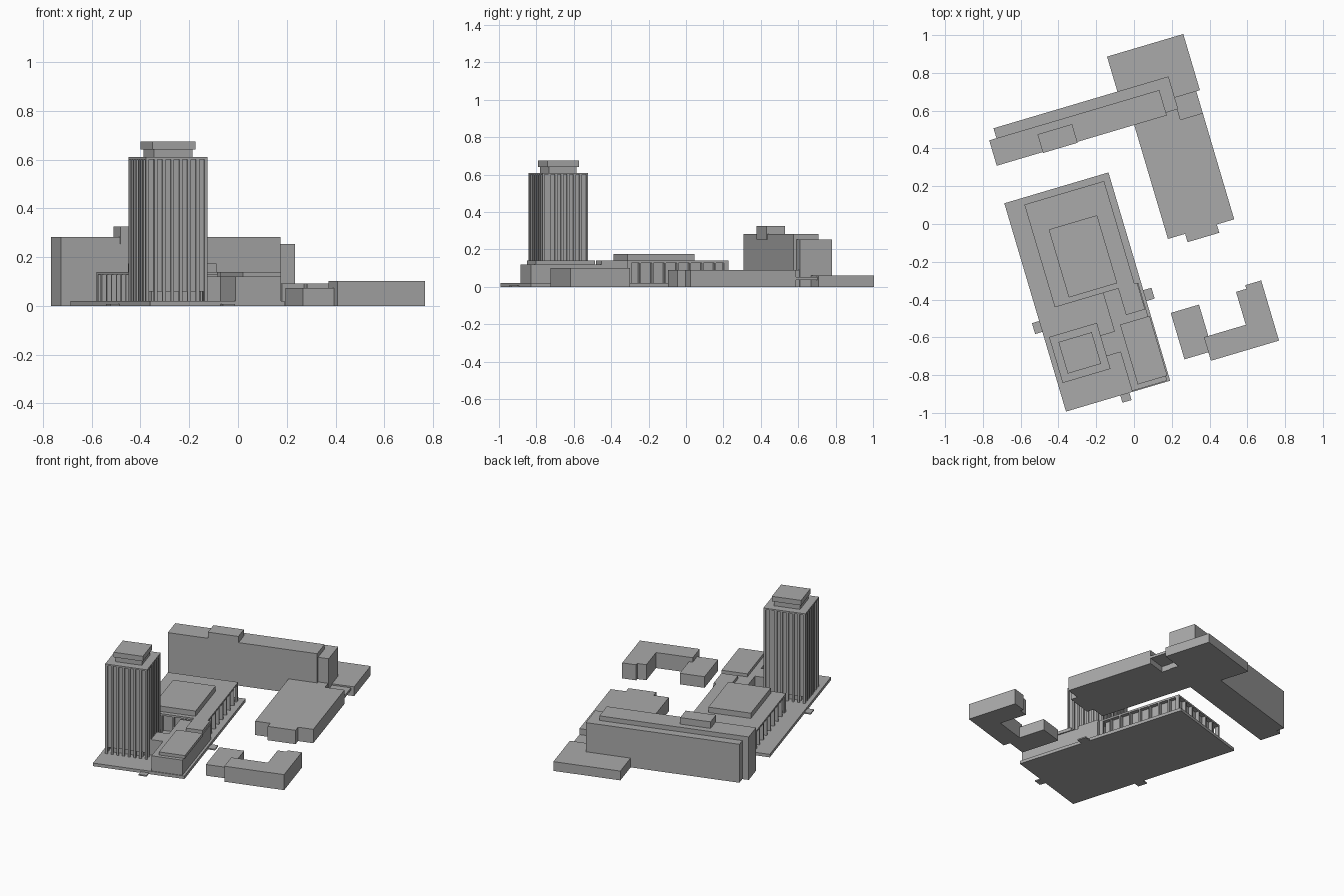
import bpy, bmesh, math
from mathutils import Vector

old = bpy.data.objects.get("Cube")
if old:
    bpy.data.objects.remove(old, do_unlink=True)

concrete = bpy.data.materials.new("concrete_grey")
concrete.use_nodes = True
concrete.diffuse_color = (.4, .4, .4, 1)
shader = concrete.node_tree.nodes["Principled BSDF"]
shader.inputs["Base Color"].default_value = concrete.diffuse_color

# The site grid is turned; parts are laid out from the front corner of the plaza
site_corner = Vector((-.36, -.993, 0))
site_turn = math.radians(16.5)


class Plot:
    """A rectangle on the site grid: west, south, east and north edges."""

    def __init__(self, west, south, east, north):
        self.west, self.south = west, south
        self.east, self.north = east, north

    def inset(self, margin):
        return Plot(self.west + margin, self.south + margin,
                    self.east - margin, self.north - margin)

    def corners(self):
        return [(self.west, self.south), (self.east, self.south),
                (self.east, self.north), (self.west, self.north)]


def add_solid(bm, plot, bottom, top):
    base = bm.faces.new([bm.verts.new((u, v, bottom)) for u, v in plot.corners()])
    raised = bmesh.ops.extrude_face_region(bm, geom=[base])["geom"]
    for item in raised:
        if isinstance(item, bmesh.types.BMVert):
            item.co.z = top


def build(name, plots, bottom, top):
    """Raise one or more plots into a single object."""
    bm = bmesh.new()
    for plot in plots:
        add_solid(bm, plot, bottom, top)
    bmesh.ops.recalc_face_normals(bm, faces=bm.faces)
    mesh = bpy.data.meshes.new(name)
    bm.to_mesh(mesh)
    bm.free()
    mesh.materials.append(concrete)
    part = bpy.data.objects.new(name, mesh)
    part.location = site_corner
    part.rotation_euler.z = site_turn
    bpy.context.collection.objects.link(part)


def block(name, plot, bottom, top):
    build(name, [plot], bottom, top)


def ring_of_fins(name, plot, bottom, top, across, along, depth, width):
    """Upright fins around a plot, with the given bays across and along it."""
    fins = []
    for i in range(across + 1):
        west = plot.west + (plot.east - plot.west - width) * i / across
        for south in (plot.south, plot.north - depth):
            fins.append(Plot(west, south, west + width, south + depth))
    for i in range(1, along):
        south = plot.south + (plot.north - plot.south - width) * i / along
        for west in (plot.west, plot.east - depth):
            fins.append(Plot(west, south, west + depth, south + width))
    build(name, fins, bottom, top)


# Plaza and the small flat steps at its edges
deck, step = .02, .008
plaza = Plot(0, 0, .575, 1.15)
block("plaza", plaza, 0, deck)
block("west_step", Plot(-.04, .44, plaza.west, .5), 0, step)
block("east_step", Plot(plaza.east, .44, .62, .5), 0, step)
block("south_step", Plot(.3, -.04, .35, plaza.south), 0, step)

# Colonnaded hall
hall = Plot(.1, .546, .54, 1.113)
hall_top = .14
hall_eaves = hall_top - .012
block("hall_body", hall.inset(.025), deck, hall_eaves)
block("hall_roof", hall, hall_eaves, hall_top)
ring_of_fins("hall_columns", hall, deck, hall_eaves,
             across=6, along=8, depth=.025, width=.01)
block("hall_raised_roof", Plot(.186, .575, .453, .95), hall_top, .175)

# Tower on an open ground floor
tower = Plot(.026, .15, .29, .404)
lobby_top, tower_top, neck_top = .06, .61, .642
tower_eaves = tower_top - .01
crown = tower.inset(.04)
block("tower_lobby", tower.inset(.035), deck, lobby_top)
block("tower_body", tower.inset(.008), lobby_top, tower_eaves)
ring_of_fins("tower_fins", tower, deck, tower_eaves,
             across=7, along=7, depth=.01, width=.014)
block("tower_roof", tower, tower_eaves, tower_top)
block("crown_neck", crown.inset(.01), tower_top, neck_top)
block("crown_cap", crown, neck_top, .675)

# Low wing joining tower and hall
wing = Plot(.366, .005, .56, hall.south)
wing_top = .12
link = Plot(tower.east, .22, wing.west, .335)
block("wing", wing, deck, wing_top)
block("wing_link", link, deck, wing_top)
block("wing_roof_front", Plot(.405, .03, .568, .36), wing_top, hall_top)
block("wing_roof_back", Plot(.45, .4, .555, hall.south), wing_top, hall_top)

# Long slab building in two depths, with a penthouse
slab_top = .253
block("slab_front", Plot(.018, 1.352, .957, 1.492), 0, .283)
block("slab_back", Plot(.058, 1.367, 1.024, 1.547), 0, slab_top)
block("slab_penthouse", Plot(.272, 1.347, .463, 1.45), slab_top, .326)

# Annex, rear low block and the bridge between them
annex = Plot(.777, .723, 1.143, 1.31)
rear = Plot(.742, 1.43, 1.163, 1.74)
annex_top = .091
block("annex", annex, 0, annex_top)
block("annex_porch", Plot(.872, .677, 1.047, annex.south), 0, annex_top)
block("annex_link", Plot(annex.west, annex.north, 1.02, 1.37), 0, annex_top)
block("rear_block", rear, 0, .061)
block("bridge", Plot(1.015, annex.north, annex.east, rear.south), .036, .052)

# Small separate buildings
corner = Plot(.812, .04, 1.188, .17)
corner_top = .102
block("small_block", Plot(.68, .087, .836, .343), 0, .073)
block("corner_front", corner, 0, corner_top)
block("corner_arm", Plot(1.043, corner.north, corner.east, .352), 0, corner_top)
block("corner_arm_end", Plot(1.1, .352, corner.east, .372), 0, corner_top)
